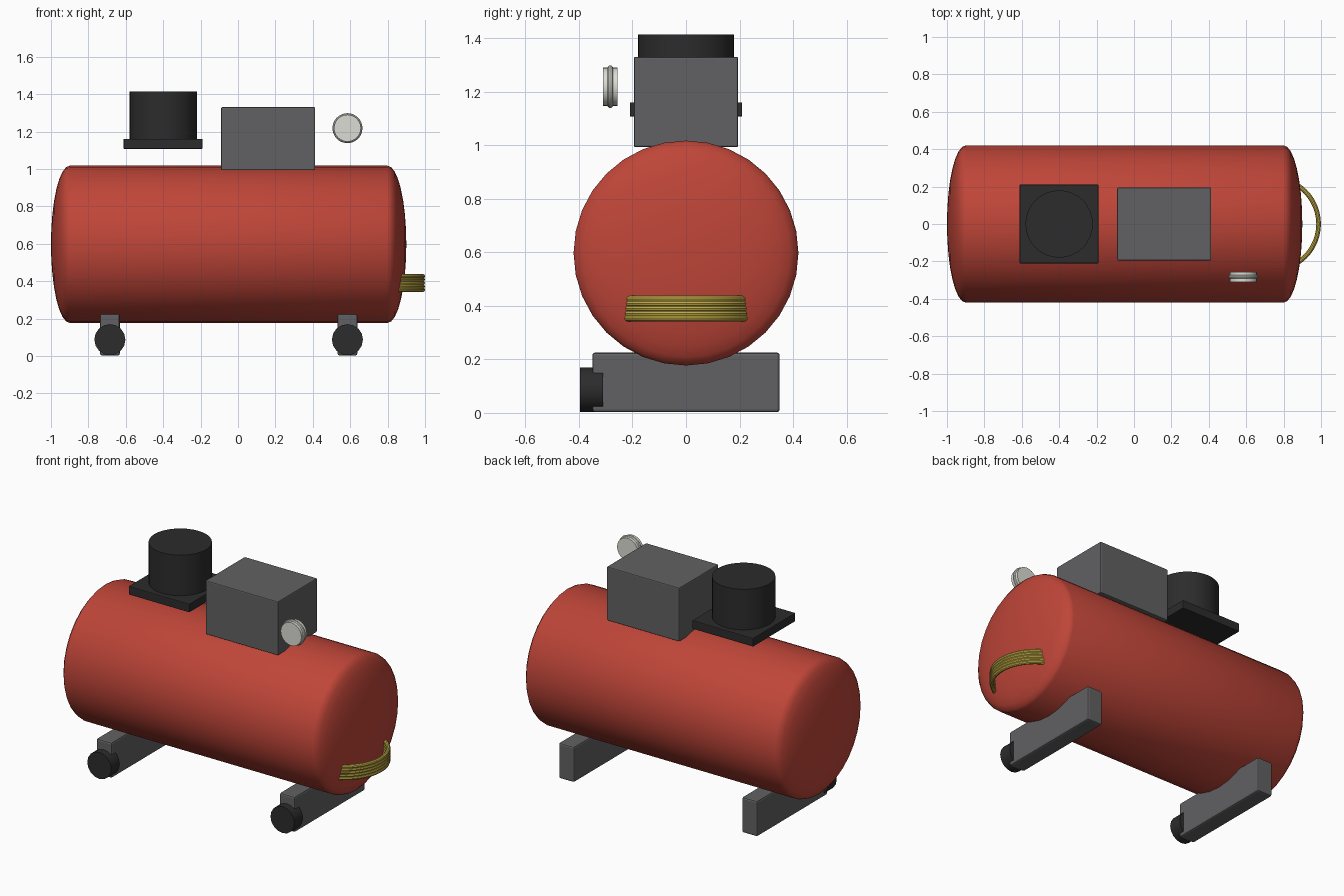
import bpy, bmesh, math
from mathutils import Matrix, Vector

if "Cube" in bpy.data.objects:
    bpy.data.objects.remove(bpy.data.objects["Cube"])


def material(name, rgb):
    m = bpy.data.materials.new(name)
    m.diffuse_color = (*rgb, 1)
    m.use_nodes = True
    m.node_tree.nodes["Principled BSDF"].inputs["Base Color"].default_value = m.diffuse_color
    return m


RED = material("red_paint", (0.52, 0.06, 0.04))
BLACK = material("black", (0.025, 0.025, 0.025))
STEEL = material("grey_metal", (0.12, 0.12, 0.125))
WHITE = material("gauge_white", (0.72, 0.72, 0.66))
BRASS = material("yellow_hose", (0.55, 0.42, 0.06))


def finish(bm, name, mat, loc=(0, 0, 0), bevel=0, smooth=True):
    bmesh.ops.recalc_face_normals(bm, faces=bm.faces)
    me = bpy.data.meshes.new(name)
    bm.to_mesh(me)
    bm.free()
    ob = bpy.data.objects.new(name, me)
    ob.location = loc
    bpy.context.collection.objects.link(ob)
    me.materials.append(mat)
    if bevel:
        mod = ob.modifiers.new("bevel", 'BEVEL')
        mod.width, mod.segments = bevel, 2
    elif smooth:
        bpy.ops.object.select_all(action='DESELECT')
        ob.select_set(True)
        bpy.context.view_layer.objects.active = ob
        bpy.ops.object.shade_smooth_by_angle(angle=math.radians(35))
    return ob


def box(name, lo, hi, mat, bevel=0.006):
    lo, hi = Vector(lo), Vector(hi)
    bm = bmesh.new()
    bmesh.ops.create_cube(bm, size=1)
    bmesh.ops.scale(bm, vec=hi - lo, verts=bm.verts)
    return finish(bm, name, mat, (lo + hi) / 2, bevel)


def cylinder(name, loc, r, depth, mat, sides=32, axis='Z'):
    rot = Matrix.Rotation(math.pi / 2, 4, axis) if axis != 'Z' else Matrix()
    bm = bmesh.new()
    bmesh.ops.create_cone(bm, cap_ends=True, segments=sides, radius1=r,
                          radius2=r, depth=depth, matrix=rot)
    return finish(bm, name, mat, loc)


def lathe(name, profile, axis, loc, mat, steps, closed=False):
    """Spin a list of (x, y, z) points once around an axis."""
    bm = bmesh.new()
    vs = [bm.verts.new(p) for p in profile]
    es = [bm.edges.new(p) for p in zip(vs, vs[1:])]
    if closed:
        es.append(bm.edges.new((vs[-1], vs[0])))
    bmesh.ops.spin(bm, geom=vs + es, cent=(0, 0, 0), axis=axis,
                   angle=2 * math.pi, steps=steps)
    bmesh.ops.remove_doubles(bm, verts=bm.verts, dist=1e-5)
    return finish(bm, name, mat, loc)


def ring(name, loc, major, minor, mat, axis):
    pts = []
    for i in range(10):
        a = 2 * math.pi * i / 10
        r, h = major + minor * math.cos(a), minor * math.sin(a)
        pts.append((r, 0, h) if axis == 'Z' else (r, h, 0))
    vec = (0, 0, 1) if axis == 'Z' else (0, 1, 0)
    return lathe(name, pts, vec, loc, mat, 48, True)


# Horizontal tank with shallow domed ends
R, DOME, HALF = 0.42, 0.1, 0.85
arc = [(math.pi / 2) * i / 8 for i in range(9)]
right_end = [(HALF + DOME * math.sin(a), 0, R * math.cos(a)) for a in arc]
left_end = [(-x, y, z) for x, y, z in reversed(right_end)]
lathe("tank", left_end + right_end, (1, 0, 0), (-0.05, 0, 0.597), RED, 32)

# Pump housing
box("pump_housing", (-0.09, -0.195, 0.993), (0.413, 0.195, 1.33), STEEL)

# Motor and its base plate
box("motor_base", (-0.612, -0.21, 1.107), (-0.19, 0.21, 1.16), BLACK, 0.004)
cylinder("motor", (-0.4, 0, 1.27), 0.18, 0.288, BLACK)

# Pressure gauge facing the front
cylinder("gauge_body", (0.585, -0.283, 1.218), 0.072, 0.055, WHITE, 24, 'X')
ring("gauge_rim", (0.585, -0.283, 1.218), 0.07, 0.01, WHITE, 'Y')

# Feet with front wheels
for side, x in (("left", -0.685), ("right", 0.585)):
    box(side + "_foot", (x - 0.053, -0.35, 0.003), (x + 0.053, 0.35, 0.225),
        STEEL, 0.01)
    cylinder(side + "_wheel", (x, -0.353, 0.087), 0.083, 0.085, BLACK, 16, 'X')

# Coiled hose sticking out of the right end
for i in range(5):
    ring(f"hose_coil_{i + 1}", (0.74, 0, 0.354 + 0.018 * i), 0.247, 0.0125,
         BRASS, 'Z')
